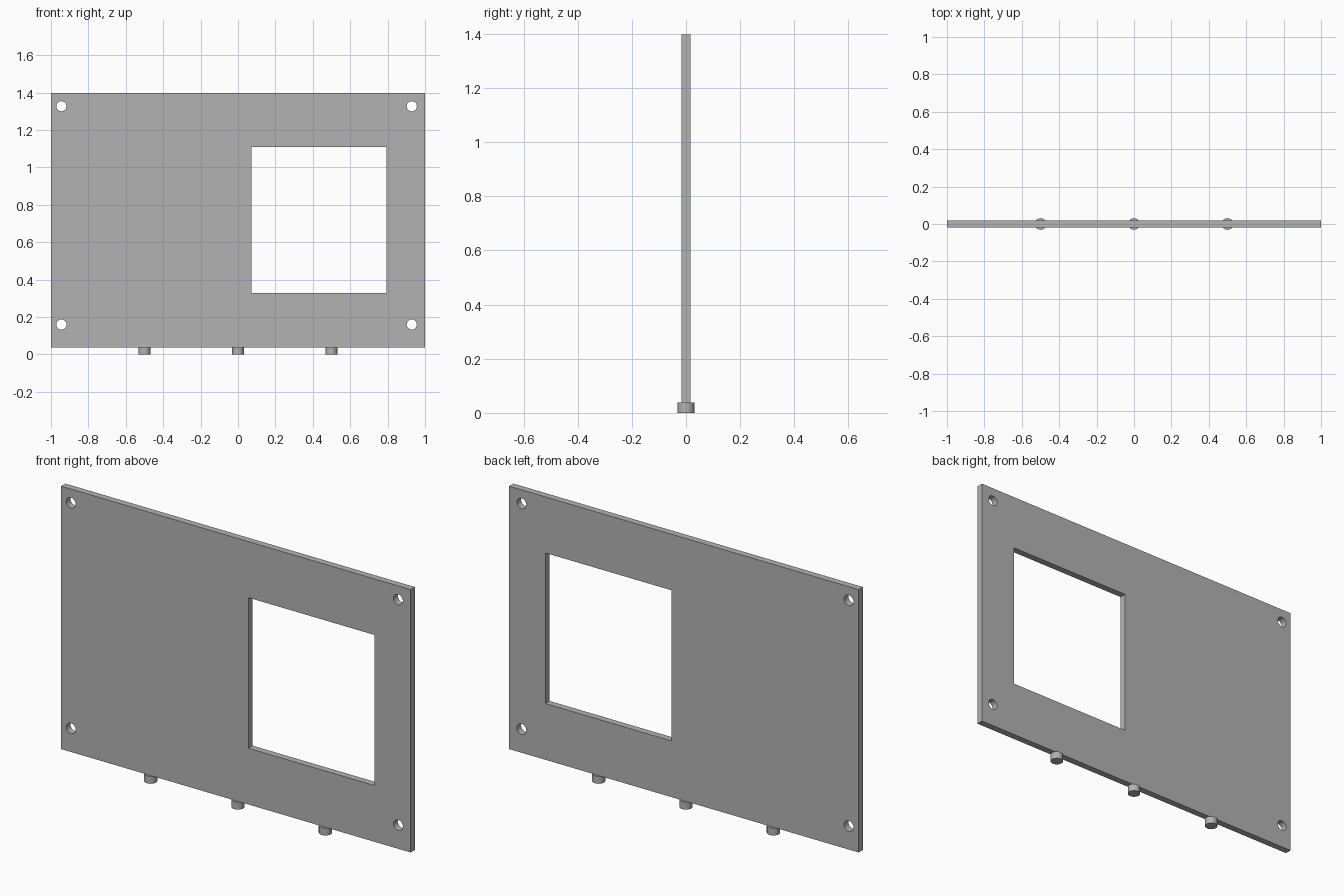
import bpy
import math

cube = bpy.data.objects.get("Cube")
if cube:
    bpy.data.objects.remove(cube, do_unlink=True)

BASE, TOP = 0.038, 1.398      # panel bottom and top edges
THICK = 0.035

grey = bpy.data.materials.new("plain grey")
grey.use_nodes = True
colour = (0.45, 0.45, 0.45, 1)
grey.diffuse_color = colour
grey.node_tree.nodes["Principled BSDF"].inputs["Base Color"].default_value = colour


def box(name, x0, x1, z0, z1, depth):
    bpy.ops.mesh.primitive_cube_add(size=1, location=((x0 + x1) / 2, 0, (z0 + z1) / 2))
    ob = bpy.context.object
    ob.name = name
    ob.scale = (x1 - x0, depth, z1 - z0)
    bpy.ops.object.transform_apply(location=False, rotation=False, scale=True)
    ob.data.materials.append(grey)
    return ob


def cylinder(name, radius, depth, location, tilt=0):
    bpy.ops.mesh.primitive_cylinder_add(vertices=32, radius=radius, depth=depth,
                                        location=location, rotation=(tilt, 0, 0))
    ob = bpy.context.object
    ob.name = name
    ob.data.materials.append(grey)
    return ob


def smooth(ob):
    bpy.ops.object.select_all(action='DESELECT')
    ob.select_set(True)
    bpy.context.view_layer.objects.active = ob
    bpy.ops.object.shade_smooth_by_angle(angle=math.radians(30))


# Flat panel
panel = box("panel", -1, 1, BASE, TOP, THICK)

# Window and corner screw holes
cutters = [box("window_cutter", 0.072, 0.793, 0.329, 1.108, 0.2)]
for x in (-0.944, 0.929):
    for z in (0.16, 1.327):
        cutters.append(cylinder("screw_hole_cutter", 0.027, 0.2, (x, 0, z), math.pi / 2))

for cutter in cutters:
    cutter.hide_render = True
    mod = panel.modifiers.new("cut", 'BOOLEAN')
    mod.object = cutter
    mod.solver = 'EXACT'
    bpy.context.view_layer.objects.active = panel
    bpy.ops.object.modifier_apply(modifier=mod.name)
    bpy.data.objects.remove(cutter, do_unlink=True)
smooth(panel)

# Round pegs under the bottom edge
for side, x in (("right", -0.5), ("middle", 0), ("left", 0.5)):
    smooth(cylinder(side + "_peg", 0.031, BASE, (x, 0, BASE / 2)))
